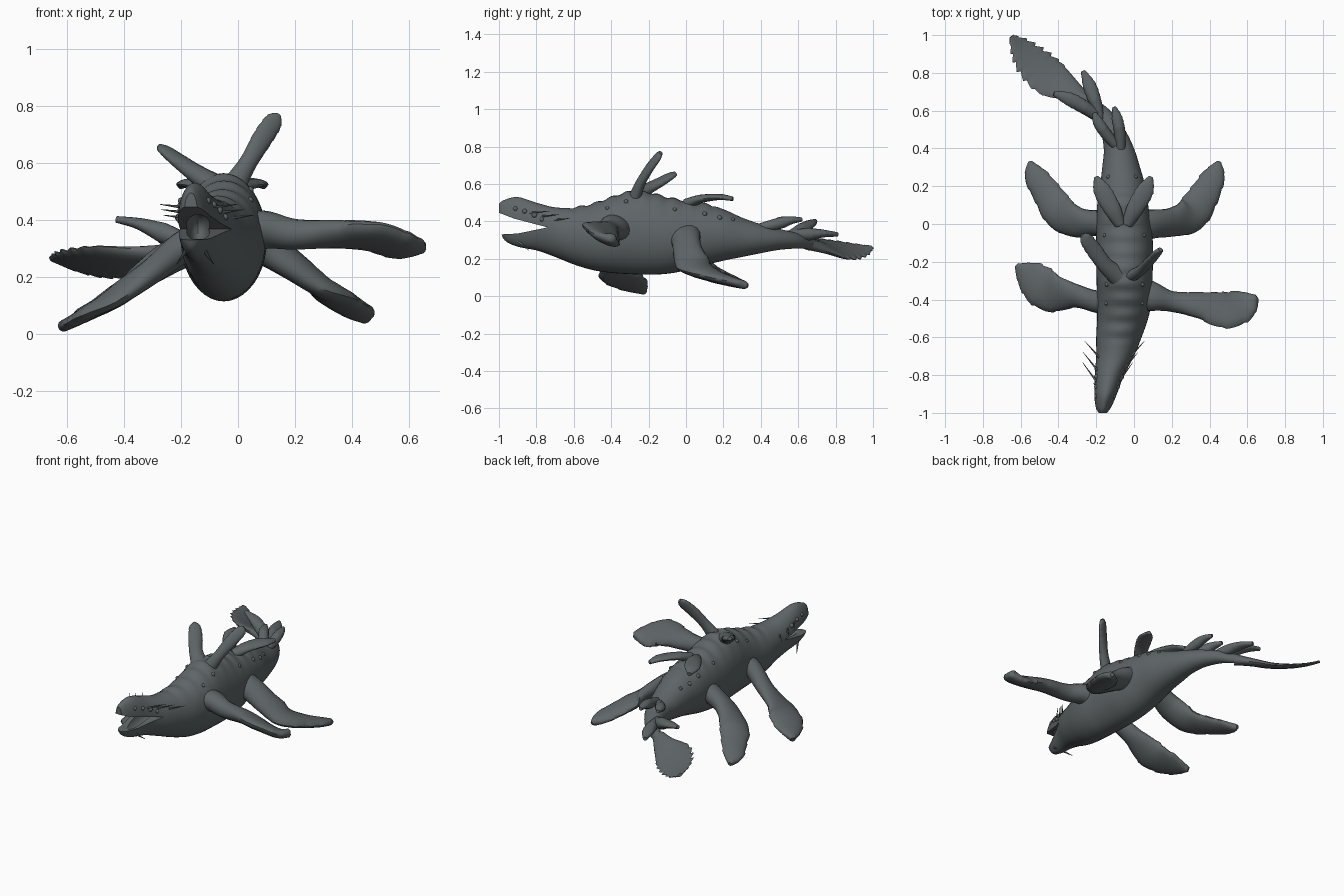
import bpy, bmesh, math
from mathutils import Vector

cube = bpy.data.objects.get("Cube")
if cube:
    bpy.data.objects.remove(cube, do_unlink=True)

skin = bpy.data.materials.new("dark_slate_skin")
skin.use_nodes = True
COLOUR = (0.115, 0.132, 0.138, 1)
skin.diffuse_color = COLOUR
skin.node_tree.nodes["Principled BSDF"].inputs["Base Color"].default_value = COLOUR


def spline(points, t):
    """Smooth curve through tuples of any length, t from 0 to 1."""
    n = len(points) - 1
    i = min(int(t * n), n - 1)
    f = t * n - i
    p = [points[max(0, min(n, i + k))] for k in (-1, 0, 1, 2)]
    return [b + 0.5 * f * (c - a + f * (2 * a - 5 * b + 4 * c - d + f * (3 * (b - c) + d - a)))
            for a, b, c, d in zip(*p)]


def finish(name, bm):
    bmesh.ops.recalc_face_normals(bm, faces=bm.faces[:])
    mesh = bpy.data.meshes.new(name)
    bm.to_mesh(mesh)
    bm.free()
    mesh.materials.append(skin)
    obj = bpy.data.objects.new(name, mesh)
    bpy.context.collection.objects.link(obj)
    return obj


def smooth(obj, angle=50):
    bpy.ops.object.select_all(action="DESELECT")
    obj.select_set(True)
    bpy.context.view_layer.objects.active = obj
    bpy.ops.object.shade_smooth_by_angle(angle=math.radians(angle))


def loft(name, rings):
    bm = bmesh.new()
    loops = [[bm.verts.new(v) for v in ring] for ring in rings]
    n = len(loops[0])
    for a, b in zip(loops, loops[1:]):
        for i in range(n):
            j = (i + 1) % n
            bm.faces.new((a[i], a[j], b[j], b[i]))
    bm.faces.new(loops[0])
    bm.faces.new(loops[-1])
    return finish(name, bm)


def fin(name, stations, normal=(0, 0, 1), tip_normal=None, root=0.05, tip=0.012, ragged=0.1, teeth=9):
    """Paddle along stations (x, y, z, half width), twisting from normal to tip_normal, scalloped edge."""
    steps, sides = 54, 16
    rings = []
    for s in range(steps + 1):
        t = s / steps
        x, y, z, w = spline(stations, t)
        ahead, behind = spline(stations, min(1, t + .02)), spline(stations, max(0, t - .02))
        along = (Vector(ahead[:3]) - Vector(behind[:3])).normalized()
        chord = along.cross(Vector(normal).lerp(Vector(tip_normal or normal), t)).normalized()
        up = chord.cross(along)
        w = max(w, 0.008)
        thick = min(w, root * (1 - t) ** 1.5 + tip)
        notch = max(0, min(1, (t - .3) * 3)) * ragged * ((t * teeth) % 1 - .5)
        ring = []
        for k in range(sides):
            a = math.tau * k / sides
            c = math.cos(a)
            ring.append(Vector((x, y, z)) + chord * w * c * (1 - notch * abs(c) ** 3)
                        + up * thick * math.sin(a))
        rings.append(ring)
    smooth(loft(name, rings))


# body from snout to tail root: y, centre x, half width, bottom z, top z
BODY = [(-1, -.165, .022, .37, .495), (-.97, -.162, .042, .30, .515), (-.9, -.15, .06, .265, .53),
        (-.8, -.13, .078, .245, .50), (-.7, -.1, .1, .21, .475), (-.6, -.08, .12, .17, .475),
        (-.5, -.06, .135, .14, .495), (-.4, -.05, .145, .125, .53), (-.3, -.05, .148, .118, .56),
        (-.2, -.05, .15, .115, .555), (-.1, -.05, .15, .12, .53), (0, -.055, .145, .138, .51),
        (.1, -.06, .135, .165, .495), (.2, -.06, .12, .19, .465), (.3, -.068, .1, .21, .42),
        (.4, -.08, .08, .23, .385), (.5, -.115, .066, .248, .36), (.6, -.18, .055, .255, .335),
        (.67, -.26, .04, .25, .31), (.73, -.34, .02, .255, .285)]


def body_point(y, angle, lift=0.0):
    """Point on the skin at a given y; angle 0 is the left side, 90 the back."""
    i = max(k for k in range(len(BODY) - 1) if BODY[k][0] <= y)
    t = (i + (y - BODY[i][0]) / (BODY[i + 1][0] - BODY[i][0])) / (len(BODY) - 1)
    return skin_at(spline(BODY, t), math.radians(angle), lift)


def skin_at(section, a, lift=0.0):
    y, cx, w, low, high = section
    ridge = 0
    if -.62 < y < .15:
        ridge = .005 * math.sin(y * 75) * max(0, math.sin(a)) ** 2
    h = (high - low) / 2 + lift + ridge
    return Vector((cx + (w + lift) * math.cos(a), y, (low + high) / 2 + h * math.sin(a)))


body = loft("body", [[skin_at(spline(BODY, s / 130), math.tau * k / 40) for k in range(40)]
                     for s in range(131)])

# open mouth: a wedge between the jaws and a hollow throat
wedge = [(-1.1, .485), (-.92, .415), (-.74, .368), (-.9, .335), (-1.1, .325)]
gape = loft("gape_cutter", [[(x, y, z) for y, z in wedge] for x in (-.5, .3)])
bm = bmesh.new()
bmesh.ops.create_uvsphere(bm, u_segments=20, v_segments=12, radius=1)
bmesh.ops.scale(bm, vec=(.042, .17, .065), verts=bm.verts)
bmesh.ops.translate(bm, vec=(-.14, -.81, .375), verts=bm.verts)
throat = finish("throat_cutter", bm)
for cutter in (gape, throat):
    cutter.hide_render = True
    mod = body.modifiers.new("mouth", "BOOLEAN")
    mod.operation, mod.solver, mod.object = "DIFFERENCE", "EXACT", cutter
    bpy.context.view_layer.objects.active = body
    bpy.ops.object.modifier_apply(modifier=mod.name)
    bpy.data.objects.remove(cutter, do_unlink=True)
smooth(body, 40)

# four swimming flippers, most with the leading edge turned down near the body
fin("front_left_flipper", [(.02, -.37, .36, .1), (.1, -.385, .365, .08), (.2, -.41, .35, .055), (.35, -.43, .35, .075),
                           (.48, -.455, .34, .105), (.59, -.425, .305, .085), (.65, -.385, .31, .015)],
    normal=(0, .45, 1), tip=.026)
fin("front_right_flipper", [(-.12, -.41, .33, .09), (-.2, -.41, .3, .06), (-.31, -.38, .215, .065), (-.45, -.355, .12, .11),
                            (-.55, -.28, .06, .088), (-.62, -.22, .025, .015)],
    normal=(-.15, -.35, 1), tip_normal=(-.15, -.15, 1), tip=.02)
fin("rear_left_flipper", [(.03, -.01, .32, .1), (.1, 0, .3, .08), (.2, .01, .235, .08), (.3, .05, .16, .095),
                          (.37, .15, .11, .08), (.425, .26, .075, .058), (.45, .33, .055, .012)],
    normal=(.3, -.5, 1), tip_normal=(-.15, .1, 1), tip=.022)
fin("rear_right_flipper", [(-.12, 0, .32, .1), (-.2, .005, .29, .07), (-.3, .01, .23, .085), (-.39, .06, .16, .095),
                           (-.46, .16, .11, .078), (-.525, .26, .075, .058), (-.55, .33, .055, .012)],
    normal=(-.3, -.5, 1), tip_normal=(-.1, .05, 1), tip=.022)

# raised back fins
fin("tall_back_fin", [(-.02, -.28, .51, .045), (.035, -.245, .6, .032), (.085, -.195, .685, .036), (.125, -.15, .745, .032),
                      (.14, -.135, .767, .012)], normal=(-.4, 1, -.3), root=.022)
fin("low_back_fin", [(-.08, -.28, .52, .055), (-.15, -.22, .565, .042), (-.21, -.14, .61, .042), (-.255, -.08, .645, .034),
                     (-.275, -.06, .655, .012)], normal=(.3, -.2, 1), root=.03)
for side, label in ((-1, "right"), (1, "left")):
    fin(label + "_hip_fin", [(-.055 + side * dx, y, z, w) for dx, y, z, w in
                             ((.02, 0, .49, .03), (.06, .08, .52, .045), (.115, .18, .53, .045), (.145, .25, .52, .012))],
        normal=(side * .1, 0, 1), root=.02)

# leaf fins on the tail
fin("left_tail_leaf", [(-.07, .4, .365, .025), (-.075, .48, .385, .03), (-.09, .56, .405, .028), (-.105, .62, .41, .01)])
fin("right_tail_leaf", [(-.1, .42, .365, .025), (-.15, .48, .385, .03), (-.19, .54, .405, .028), (-.21, .59, .41, .01)])
fin("left_rear_leaf", [(-.18, .54, .325, .025), (-.2, .63, .33, .032), (-.235, .73, .335, .035), (-.27, .81, .33, .012)])
fin("right_rear_leaf", [(-.17, .55, .32, .025), (-.25, .61, .35, .035), (-.34, .66, .385, .035), (-.425, .69, .402, .012)])

# broad ragged tail paddle, its outer edge raised
fin("tail_paddle", [(-.26, .65, .28, .04), (-.34, .71, .268, .07), (-.44, .77, .255, .112), (-.53, .85, .248, .105),
                    (-.6, .93, .25, .07), (-.65, .992, .262, .015)],
    normal=(.36, .38, 1), root=.025, tip=.008, ragged=.3, teeth=11)


def thorn(name, base, end, radius):
    base, end = Vector(base), Vector(end)
    axis = end - base
    bm = bmesh.new()
    bmesh.ops.create_cone(bm, cap_ends=True, segments=8, radius1=radius, radius2=.001, depth=axis.length)
    obj = finish(name, bm)
    obj.location = (base + end) / 2
    obj.rotation_euler = axis.to_track_quat("Z", "Y").to_euler()
    smooth(obj)


# cheek spines and chin barbels
for side, angle, label in ((-1, 150, "right"), (1, 30, "left")):
    for k, y in enumerate((-.84, -.78, -.71)):
        start = body_point(y, angle, -.008)
        thorn(f"{label}_cheek_spine_{k}", start, start + Vector((side * .08, .11 - k * .01, .01)), .006)
    start = body_point(-.9, -90 + side * 35, -.008)
    thorn(f"{label}_chin_barbel", start, start + Vector((side * .035, .06, -.05)), .008)

# eyes and skin bumps
BUMPS = [(-.91, 32, .012), (-.86, 30, .013), (-.81, 28, .015), (-.77, 22, .012), (-.42, 48, .011),
         (-.32, 50, .012), (-.06, 45, .011), (.1, 42, .013), (.18, 40, .013), (.25, 48, .011)]
for k, (y, angle, radius) in enumerate(BUMPS):
    for label, a in (("left", angle), ("right", 180 - angle)):
        bm = bmesh.new()
        bmesh.ops.create_uvsphere(bm, u_segments=12, v_segments=8, radius=radius)
        bump = finish(f"{label}_{'eye' if k < 4 else 'skin_bump'}_{k}", bm)
        bump.location = body_point(y, a, -.003)
        smooth(bump)
